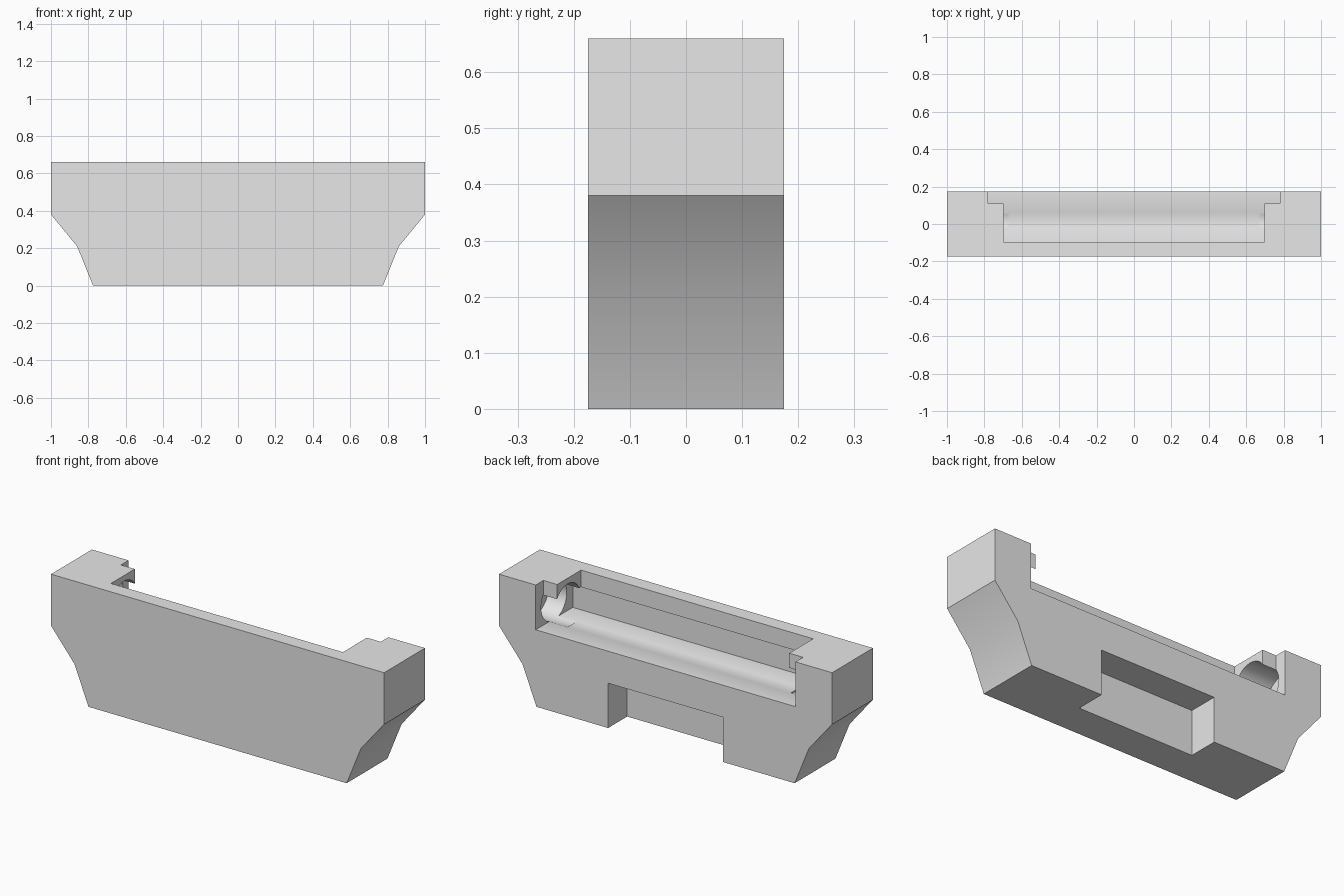
import bpy
import bmesh
import math
from mathutils import Matrix

if "Cube" in bpy.data.objects:
    bpy.data.objects.remove(bpy.data.objects["Cube"], do_unlink=True)

BACK = 0.175      # half depth of the body
TOP = 0.66        # overall height
FLOOR = 0.417     # tray floor height
LIP = 0.568       # underside of the overhanging rim


def make_object(name, bm):
    bmesh.ops.recalc_face_normals(bm, faces=bm.faces)
    mesh = bpy.data.meshes.new(name)
    bm.to_mesh(mesh)
    bm.free()
    obj = bpy.data.objects.new(name, mesh)
    bpy.context.collection.objects.link(obj)
    return obj


def box(name, half_x, y0, y1, z0, z1):
    bm = bmesh.new()
    bmesh.ops.create_cube(bm, size=1)
    bmesh.ops.scale(bm, vec=(2 * half_x, y1 - y0, z1 - z0), verts=bm.verts)
    bmesh.ops.translate(bm, vec=(0, (y0 + y1) / 2, (z0 + z1) / 2), verts=bm.verts)
    return make_object(name, bm)


def rod(name, x0, x1, y, z, radius):
    bm = bmesh.new()
    bmesh.ops.create_cone(bm, cap_ends=True, segments=64, radius1=radius,
                          radius2=radius, depth=abs(x1 - x0),
                          matrix=Matrix.Translation(((x0 + x1) / 2, y, z))
                          @ Matrix.Rotation(math.pi / 2, 4, "Y"))
    return make_object(name, bm)


# Body: symmetric tapered outline extruded front to back
half = [(0.775, 0), (0.86, 0.21), (1, 0.38), (1, TOP)]
outline = half + [(-x, z) for x, z in reversed(half)]
bm = bmesh.new()
face = bm.faces.new([bm.verts.new((x, -BACK, z)) for x, z in outline])
extruded = bmesh.ops.extrude_face_region(bm, geom=[face])
bmesh.ops.translate(bm, vec=(0, 2 * BACK, 0),
                    verts=[v for v in extruded["geom"] if isinstance(v, bmesh.types.BMVert)])
body = make_object("holder_body", bm)

# Cutters: undercut tray, top opening, rear step, bottom notch, end bores
cutters = [
    box("tray_cutter", 0.78, -0.143, 0.3, FLOOR, LIP),
    box("opening_cutter", 0.697, -0.095, 0.3, 0.5, 1),
    box("rear_step_cutter", 0.78, 0.11, 0.3, 0.5, 1),
    box("notch_cutter", 0.345, 0.012, 0.3, -0.2, 0.243),
]
for side in (-1, 1):
    cutters.append(rod("bore_cutter", side * 0.67, side * 0.89, 0.019, 0.519, 0.11))

bpy.context.view_layer.objects.active = body
for cutter in cutters:
    mod = body.modifiers.new(cutter.name, "BOOLEAN")
    mod.operation = "DIFFERENCE"
    mod.solver = "EXACT"
    mod.object = cutter
    bpy.ops.object.modifier_apply(modifier=mod.name)
    bpy.data.objects.remove(cutter, do_unlink=True)

# Material
grey = bpy.data.materials.new("light_grey")
grey.use_nodes = True
colour = (0.8, 0.8, 0.8, 1)
grey.diffuse_color = colour
grey.node_tree.nodes["Principled BSDF"].inputs["Base Color"].default_value = colour
body.data.materials.clear()
body.data.materials.append(grey)

# Smooth the bores and the shallow bend, keep the other edges sharp
bpy.ops.object.select_all(action="DESELECT")
body.select_set(True)
bpy.context.view_layer.objects.active = body
bpy.ops.object.shade_smooth_by_angle(angle=math.radians(30))
